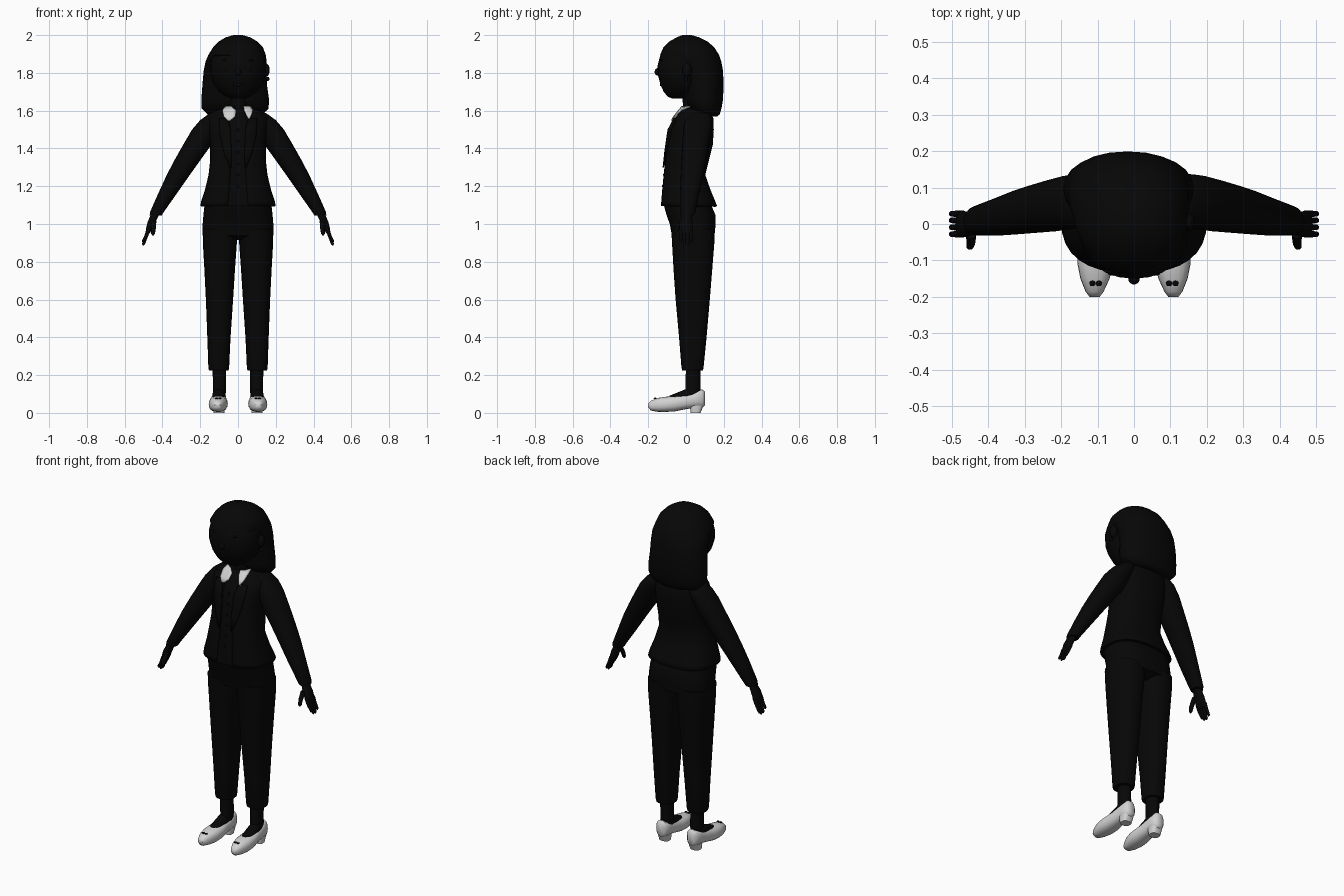
import bpy, bmesh, math


def material(name, v):
    m = bpy.data.materials.new(name)
    m.diffuse_color = (v, v, v, 1)
    return m


BLACK = material("black", 0.002)
WHITE = material("off_white", 0.65)


def finish(name, bm, mat, angle=50):
    bmesh.ops.recalc_face_normals(bm, faces=bm.faces)
    me = bpy.data.meshes.new(name)
    bm.to_mesh(me)
    bm.free()
    ob = bpy.data.objects.new(name, me)
    bpy.context.collection.objects.link(ob)
    me.materials.append(mat)
    bpy.ops.object.select_all(action='DESELECT')
    ob.select_set(True)
    bpy.context.view_layer.objects.active = ob
    bpy.ops.object.shade_smooth_by_angle(angle=math.radians(angle))
    return ob


def spow(v, e):
    return math.copysign(abs(v) ** (2 / e), v)


def loft(name, rings, mat=BLACK, axis='z', n=20, e=2.3, side=1, skip=(), caps=True):
    """Skin rings (position, a0, a1, b0, b1) along z (a=x, b=y) or y (a=x, b=z)."""
    bm = bmesh.new()
    rows = []
    for t, a0, a1, b0, b1 in rings:
        row = []
        for i in range(n):
            w = 2 * math.pi * i / n
            a = side * ((a0 + a1) / 2 + (a1 - a0) / 2 * spow(math.cos(w), e))
            b = (b0 + b1) / 2 + (b1 - b0) / 2 * spow(math.sin(w), e)
            row.append(bm.verts.new((a, b, t) if axis == 'z' else (a, t, b)))
        rows.append(row)
    for r, s in zip(rows, rows[1:]):
        for i in range(n):
            if i not in skip:
                j = (i + 1) % n
                bm.faces.new((r[i], r[j], s[j], s[i]))
    if caps:
        bm.faces.new(rows[0])
        bm.faces.new(rows[-1])
    return finish(name, bm, mat)


def blob(name, loc, size, mat=BLACK, seg=16):
    bm = bmesh.new()
    bmesh.ops.create_uvsphere(bm, u_segments=seg, v_segments=seg // 2 + 2, radius=1)
    for v in bm.verts:
        v.co = [c + k * s for c, k, s in zip(loc, v.co, size)]
    return finish(name, bm, mat)


# Jacket and shirt: (z, half width, front y, back y)
TORSO = [(1.095, .2, -.135, .165), (1.12, .195, -.133, .155), (1.18, .175, -.128, .13),
         (1.26, .156, -.12, .102), (1.34, .147, -.112, .122), (1.42, .147, -.103, .142),
         (1.5, .155, -.09, .147), (1.56, .16, -.06, .145), (1.6, .115, -.028, .125),
         (1.625, .058, -.012, .095)]


def torso_y(x, z):
    """Front surface of the jacket at (x, z)."""
    for a, b in zip(TORSO, TORSO[1:]):
        if a[0] <= z <= b[0]:
            k = (z - a[0]) / (b[0] - a[0])
            w, f, r = (p + k * (q - p) for p, q in zip(a[1:], b[1:]))
            c = min(abs(x) / w, 1) ** 2.5
            return (f + r) / 2 - (r - f) / 2 * (1 - c) ** .4
    return -.012


def patch(name, rows, mat, lift):
    """Plate lying on the chest; rows of (z, x inner, x outer)."""
    bm = bmesh.new()
    grid = [[bm.verts.new((x, torso_y(x, z) - lift, z))
             for x in [a + (b - a) * k / 4 for k in range(5)]] for z, a, b in rows]
    for r, s in zip(grid, grid[1:]):
        for i in range(4):
            bm.faces.new((r[i], r[i + 1], s[i + 1], s[i]))
    ob = finish(name, bm, mat)
    mod = ob.modifiers.new("thickness", 'SOLIDIFY')
    mod.thickness = .006
    mod.offset = 0


jacket = loft("jacket", [(z, -w, w, f, r) for z, w, f, r in TORSO],
              n=32, e=2.5, skip=(23, 24), caps=False)
mod = jacket.modifiers.new("thickness", 'SOLIDIFY')
mod.thickness = .01
loft("shirt", [(z, -w + .012, w - .012, f + .007, r - .012) for z, w, f, r in TORSO], n=32, e=2.5)
for i in range(6):
    z = 1.2 + i * .06
    blob("shirt_button", (0, torso_y(0, z) + .004, z), (.007, .006, .007), seg=8)

# Lapels and shirt collar
for s in (1, -1):
    patch("lapel", [(z, s * a, s * b) for z, a, b in
                    [(1.3, .035, .045), (1.38, .035, .075), (1.46, .037, .095),
                     (1.5, .04, .1), (1.56, .055, .1)]], BLACK, .006)
patch("shirt_collar_left", [(1.548, -.055, -.04), (1.57, -.076, -.014),
                            (1.6, -.082, -.01), (1.622, -.07, -.035)], WHITE, .012)
patch("shirt_collar_right", [(1.558, .054, .062), (1.58, .043, .073),
                             (1.6, .033, .078), (1.622, .03, .07)], WHITE, .012)

# Neck and head
loft("neck", [(1.55, -.06, .06, -.02, .1), (1.62, -.05, .05, -.014, .09),
              (1.74, -.05, .05, -.03, .09)], e=2)
loft("head", [(1.665, -.035, .035, -.075, .0), (1.675, -.065, .065, -.098, .03),
              (1.7, -.1, .1, -.118, .06), (1.74, -.13, .13, -.136, .09),
              (1.79, -.145, .145, -.149, .1), (1.84, -.148, .148, -.15, .1),
              (1.89, -.14, .14, -.137, .1), (1.94, -.11, .11, -.105, .1),
              (1.965, -.06, .06, -.06, .06)], n=24, e=2.1)
blob("nose", (0, -.15, 1.805), (.016, .016, .02))
blob("mouth", (0, -.131, 1.737), (.032, .008, .008))
for s in (1, -1):
    blob("eye", (s * .055, -.136, 1.825), (.017, .006, .022))
    blob("eyebrow", (s * .057, -.128, 1.868), (.026, .007, .006))
blob("ear", (.148, .005, 1.815), (.02, .025, .035))
blob("earring", (.157, .0, 1.768), (.01, .01, .012), seg=10)

# Bob hair, tucked behind the ear on one side
loft("hair", [(1.568, -.10, .08, .1, .165), (1.58, -.16, .13, .06, .178),
              (1.612, -.192, .162, .015, .188), (1.66, -.194, .164, -.005, .196),
              (1.74, -.188, .153, -.012, .199), (1.81, -.182, .15, -.03, .196),
              (1.86, -.172, .152, -.075, .187), (1.895, -.157, .147, -.137, .175),
              (1.935, -.132, .132, -.12, .15), (1.965, -.104, .104, -.09, .115),
              (1.988, -.065, .065, -.05, .07), (2.0, -.025, .025, -.02, .03)], n=24, e=2.2)

# Trousers
loft("trouser_seat", [(.915, -.1, .1, -.03, .1), (.94, -.187, .187, -.075, .151),
                      (1.0, -.187, .187, -.086, .157), (1.05, -.183, .183, -.104, .155),
                      (1.12, -.175, .175, -.122, .125)], n=28, e=2.6)

for s in (1, -1):
    loft("trouser_leg", [(.225, .05, .154, -.02, .09), (.24, .047, .157, -.024, .093),
                         (.39, .04, .162, -.036, .108), (.6, .026, .17, -.055, .126),
                         (.76, .016, .178, -.066, .139), (.9, .006, .186, -.074, .15),
                         (.97, .002, .187, -.078, .15)], side=s, e=2.5)
    loft("ankle", [(.05, .068, .13, -.02, .075), (.12, .064, .132, -.004, .078),
                   (.25, .063, .135, .0, .075)], side=s, e=2)
    # Foot top showing inside the shoe opening
    loft("foot", [(-.115, .085, .125, .05, .078), (-.08, .075, .133, .05, .094),
                  (-.02, .07, .135, .05, .118), (.03, .068, .135, .05, .14),
                  (.078, .075, .125, .05, .13)], axis='y', side=s, e=2)
    # Flat shoe with a small heel and a bow
    loft("shoe", [(-.2, .094, .122, .028, .05), (-.185, .083, .133, .012, .064),
                  (-.15, .067, .147, .006, .079), (-.11, .056, .155, .005, .085),
                  (-.06, .054, .154, .008, .09), (.0, .06, .145, .02, .1),
                  (.05, .062, .14, .028, .115), (.085, .065, .136, .025, .125),
                  (.1, .08, .122, .04, .112)], WHITE, axis='y', side=s, e=2.4)
    loft("shoe_heel", [(0, .072, .13, .025, .077), (.04, .067, .134, .02, .093)],
         WHITE, side=s, e=3)
    for k in (-1, 1):
        blob("shoe_bow", (s * .105 + k * .009, -.163, .077), (.009, .008, .004), seg=10)

    # Sleeve
    loft("sleeve", [(1.045, .404, .468, -.028, .042), (1.065, .392, .465, -.032, .05),
                    (1.16, .325, .423, -.032, .07), (1.26, .255, .377, -.028, .092),
                    (1.34, .198, .335, -.024, .108), (1.42, .14, .29, -.02, .123),
                    (1.5, .1, .243, -.014, .135), (1.55, .08, .2, -.006, .138),
                    (1.585, .07, .152, .015, .125), (1.598, .075, .12, .03, .1)],
         side=s, e=2.1)
    # Hand, fingers and thumb
    loft("hand", [(.95, .468, .49, -.032, .034), (.975, .454, .487, -.036, .036),
                  (1.01, .437, .479, -.035, .034), (1.035, .425, .468, -.025, .03),
                  (1.06, .41, .458, -.02, .03)], n=16, side=s, e=2.2)
    for y, tip in ((-.028, .905), (-.009, .888), (.01, .886), (.028, .9)):
        loft("finger", [(tip, .498, .504, y - .004, y + .004),
                        (tip + .008, .492, .508, y - .008, y + .008),
                        (.94, .474, .495, y - .009, y + .009),
                        (.975, .458, .484, y - .009, y + .009)], n=10, side=s, e=2)
    loft("thumb", [(.94, .446, .454, -.067, -.06), (.948, .44, .46, -.071, -.053),
                   (.975, .435, .459, -.064, -.038), (1.015, .432, .462, -.04, -.01)],
         n=10, side=s, e=2)
